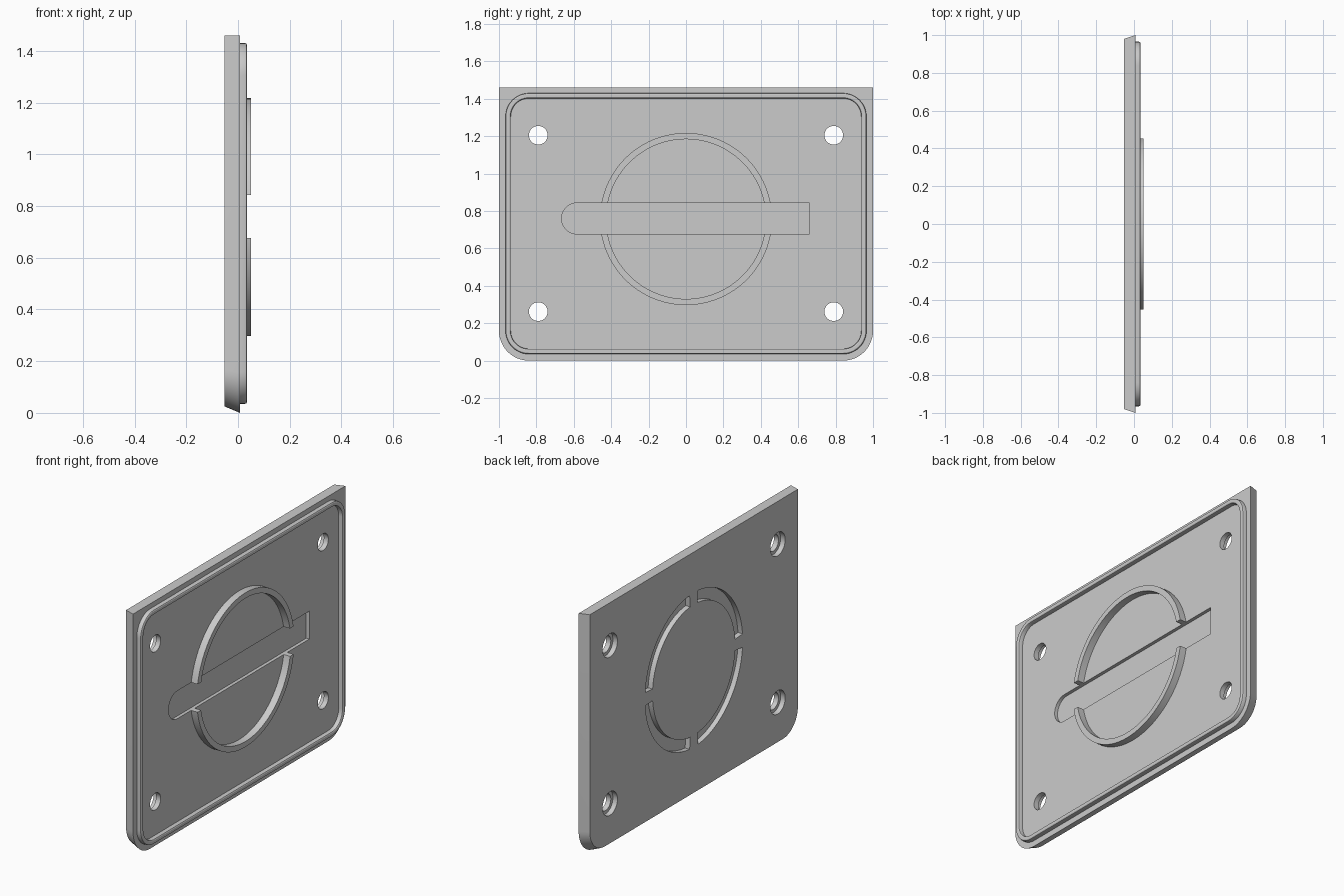
import bpy, bmesh
from math import cos, sin, pi, radians

cube = bpy.data.objects.get("Cube")
if cube:
    bpy.data.objects.remove(cube, do_unlink=True)

grey = bpy.data.materials.new("plain grey")
grey.use_nodes = True
colour = (0.6, 0.6, 0.6, 1)
grey.diffuse_color = colour
grey.node_tree.nodes["Principled BSDF"].inputs["Base Color"].default_value = colour

FACE, BACK, FRONT = 0.008, -0.052, 0.05
MID = 0.757


def outline(y0, y1, z0, z1, radii, steps=12):
    """Rounded rectangle; radii run bottom right, top right, top left, bottom left."""
    corners = [(y1, z0, -1, 1), (y1, z1, -1, -1), (y0, z1, 1, -1), (y0, z0, 1, 1)]
    pts = []
    for i, (y, z, sy, sz) in enumerate(corners):
        r = radii[i]
        if r == 0:
            pts.append((y, z))
            continue
        for k in range(steps + 1):
            a = -pi / 2 + i * pi / 2 + k * pi / 2 / steps
            pts.append((y + sy * r + r * cos(a), z + sz * r + r * sin(a)))
    return pts


def circle(r, y=0, z=MID, n=96):
    return [(y + r * cos(2 * pi * k / n), z + r * sin(2 * pi * k / n)) for k in range(n)]


def sector(r0, r1, a0, a1, n=24):
    def arc(r):
        return [(r * cos(a0 + (a1 - a0) * k / n), MID + r * sin(a0 + (a1 - a0) * k / n))
                for k in range(n + 1)]
    return arc(r1) + arc(r0)[::-1]


def loft(name, sections, closed=False):
    """Join matching outlines, each given as (x, points); cap the ends unless closed."""
    bm = bmesh.new()
    loops = [[bm.verts.new((x, y, z)) for y, z in pts] for x, pts in sections]
    n = len(loops[0])
    pairs = list(zip(loops, loops[1:]))
    if closed:
        pairs.append((loops[-1], loops[0]))
    else:
        bm.faces.new(loops[0])
        bm.faces.new(loops[-1])
    for a, b in pairs:
        for k in range(n):
            bm.faces.new((a[k], a[(k + 1) % n], b[(k + 1) % n], b[k]))
    bmesh.ops.recalc_face_normals(bm, faces=bm.faces)
    mesh = bpy.data.meshes.new(name)
    bm.to_mesh(mesh)
    bm.free()
    mesh.materials.append(grey)
    obj = bpy.data.objects.new(name, mesh)
    bpy.context.collection.objects.link(obj)
    return obj


def cut(target, cutters):
    for c in cutters:
        mod = target.modifiers.new(c.name, "BOOLEAN")
        mod.operation, mod.solver, mod.object = "DIFFERENCE", "EXACT", c
        c.hide_render = True
    bpy.context.view_layer.update()
    graph = bpy.context.evaluated_depsgraph_get()
    mesh = bpy.data.meshes.new_from_object(target.evaluated_get(graph))
    target.modifiers.clear()
    target.data = mesh
    for c in cutters:
        bpy.data.objects.remove(c, do_unlink=True)


# Base plate with drafted sides, square top corners and round lower corners
plate = loft("base_plate", [
    (BACK, outline(-0.98, 0.98, 0.025, 1.46, (0.14, 0, 0, 0.14))),
    (FACE, outline(-1, 1, 0, 1.46, (0.16, 0, 0, 0.16)))])

# Stepped screw holes, wider at the back
cutters = []
for y in (-0.79, 0.79):
    for z in (0.262, 1.205):
        cutters.append(loft("hole_cutter", [(x, circle(r, y, z, 40)) for x, r in
                       ((-0.1, 0.07), (-0.022, 0.07), (-0.022, 0.05), (0.1, 0.05))]))

# Handle recess in the front, round at one end
cutters.append(loft("recess_cutter", [
    (x, outline(-0.665, 0.66, 0.677, 0.843, (0, 0, 0.0825, 0.0825))) for x in (-0.012, 0.1)]))

# Four arc slots in the back
gap = radians(5)
for q in range(4):
    arc = sector(0.39, 0.46, q * pi / 2 + gap, (q + 1) * pi / 2 - gap)
    cutters.append(loft("slot_cutter", [(x, arc) for x in (-0.1, -0.022)]))
cut(plate, cutters)


# Softly rounded sealing rim around the front
def rim_outline(inset):
    d = 0.965 - inset
    return outline(-d, d, 0.035 + inset, 1.43 - inset, [0.125 - inset] * 4)


rim = loft("sealing_rim", [(x, rim_outline(i)) for x, i in (
    (FACE - 0.003, 0), (0.027, 0), (0.032, 0.002), (0.035, 0.007),
    (0.035, 0.021), (0.032, 0.026), (0.027, 0.028), (FACE - 0.003, 0.028))], closed=True)

# Raised ring split by the recess
ring = loft("raised_ring", [(x, circle(r)) for x, r in (
    (FACE - 0.003, 0.46), (FRONT, 0.46), (FRONT, 0.427), (FACE - 0.003, 0.427))], closed=True)
cut(ring, [loft("ring_cutter", [
    (x, outline(-0.7, 0.7, 0.677, 0.843, (0, 0, 0, 0))) for x in (-0.1, 0.1)])])

bpy.ops.object.select_all(action="DESELECT")
for obj in (plate, rim, ring):
    obj.select_set(True)
bpy.context.view_layer.objects.active = plate
bpy.ops.object.shade_smooth_by_angle(angle=radians(30))
